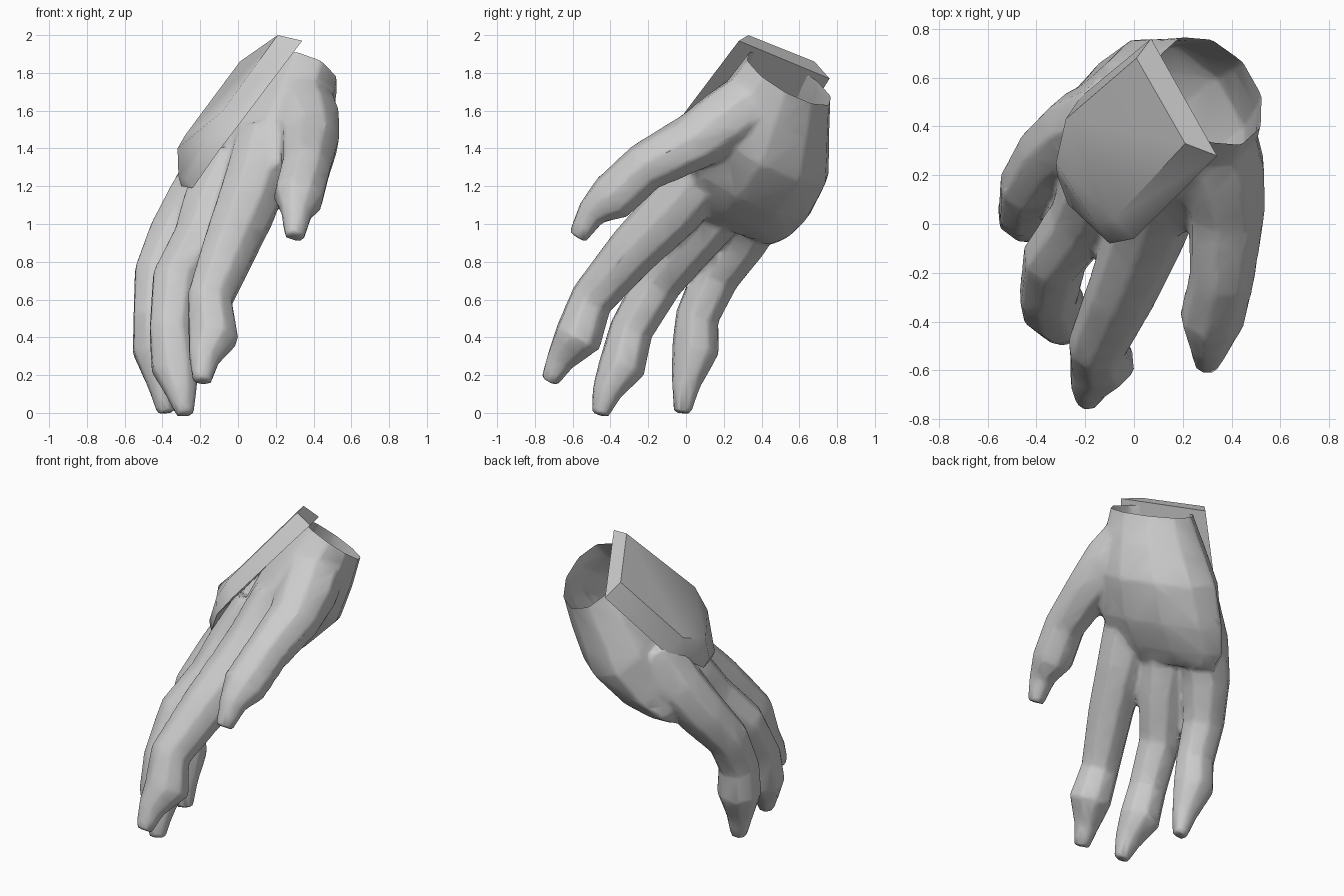
import bpy, bmesh, math
from mathutils import Vector

if "Cube" in bpy.data.objects:
    bpy.data.objects.remove(bpy.data.objects["Cube"])

W = Vector((0.46, -0.82, 0.35)).normalized()    # across the hand, to the thumb side
N = Vector((0.82, 0.245, -0.50))                # out of the palm
N = (N - W * N.dot(W)).normalized()
UP = N.cross(W).normalized()                    # along the hand, out of the wrist
if UP.z < 0:
    UP = -UP


def add_loft(bm, rings):
    """Closed skin through equal-sized rings of points."""
    vr = [[bm.verts.new(p) for p in r] for r in rings]
    n = len(vr[0])
    faces = [bm.faces.new(vr[0]), bm.faces.new(vr[-1])]
    for a, b in zip(vr, vr[1:]):
        for i in range(n):
            j = (i + 1) % n
            faces.append(bm.faces.new((a[i], a[j], b[j], b[i])))
    bmesh.ops.recalc_face_normals(bm, faces=faces)


def make(name, bm, angle=None):
    me = bpy.data.meshes.new(name)
    bm.to_mesh(me)
    bm.free()
    ob = bpy.data.objects.new(name, me)
    bpy.context.collection.objects.link(ob)
    if angle:
        bpy.ops.object.select_all(action='DESELECT')
        ob.select_set(True)
        bpy.context.view_layer.objects.active = ob
        bpy.ops.object.shade_smooth_by_angle(angle=math.radians(angle))
    return ob


def oval(c, u, v, a, b, n=8):
    return [Vector(c) + u * a * math.cos(2 * math.pi * i / n)
            + v * b * math.sin(2 * math.pi * i / n) for i in range(n)]


def tube(path, squeeze):
    """Rings along (x, y, z, radius) points, a little narrower across the hand."""
    pts = [Vector(p[:3]) for p in path]
    rings = []
    for i, p in enumerate(pts):
        t = (pts[min(i + 1, len(pts) - 1)] - pts[max(i - 1, 0)]).normalized()
        u = (W - t * W.dot(t)).normalized()
        r = path[i][3]
        rings.append(oval(p, u, t.cross(u), r * squeeze, r))
    return rings


# Palm volume
palm = [(0.335, 0.575, 1.83, 0.26, 0.21), (0.315, 0.545, 1.77, 0.27, 0.215),
        (0.25, 0.49, 1.61, 0.33, 0.26), (0.17, 0.43, 1.41, 0.40, 0.29),
        (0.05, 0.32, 1.21, 0.42, 0.24), (-0.05, 0.25, 1.09, 0.39, 0.18),
        (-0.09, 0.20, 1.01, 0.33, 0.09)]
hand = bmesh.new()
add_loft(hand, [oval(p[:3], W, N, p[3], p[4], 10) for p in palm])

# Fingers and thumb, tapering into small claws
digits = [
    # index
    [(0.15, 0.22, 1.45, .17), (0.09, 0.06, 1.22, .175), (0.04, -0.06, 1.08, .17),
     (-0.05, -0.28, 0.86, .152), (-0.15, -0.50, 0.60, .128), (-0.13, -0.57, 0.40, .142),
     (-0.18, -0.66, 0.29, .088), (-0.19, -0.725, 0.165, .052)],
    # middle
    [(-0.02, 0.28, 1.32, .18), (-0.13, 0.16, 1.08, .18), (-0.205, 0.02, 0.9, .155),
     (-0.325, -0.14, 0.70, .14), (-0.35, -0.29, 0.44, .128), (-0.33, -0.34, 0.24, .138),
     (-0.30, -0.42, 0.11, .088), (-0.28, -0.455, -0.01, .05)],
    # little
    [(-0.06, 0.46, 1.36, .18), (-0.21, 0.39, 1.11, .18), (-0.33, 0.29, 0.92, .16),
     (-0.42, 0.16, 0.73, .14), (-0.435, 0.06, 0.51, .128), (-0.43, 0.05, 0.33, .138),
     (-0.40, 0, 0.15, .085), (-0.38, -0.02, 0.0, .05)],
    # thumb
    [(0.31, 0.40, 1.68, .19), (0.36, 0.22, 1.55, .19), (0.38, 0.05, 1.44, .165),
     (0.36, -0.22, 1.30, .14), (0.32, -0.39, 1.14, .14), (0.31, -0.50, 1.06, .088),
     (0.30, -0.575, 0.93, .055)],
]
for path in digits:
    add_loft(hand, tube(path, 0.93))

# Fuse the volumes into one skin, then cut the wrist open
blob = make("hand_volume", hand)
m = blob.modifiers.new("fuse", 'REMESH')
m.mode = 'VOXEL'
m.voxel_size = 0.016
m = blob.modifiers.new("soften", 'SMOOTH')
m.iterations = 4
m = blob.modifiers.new("reduce", 'DECIMATE')
m.ratio = 0.08
skin = bmesh.new()
skin.from_object(blob, bpy.context.evaluated_depsgraph_get())
bpy.data.objects.remove(blob)
bmesh.ops.bisect_plane(skin, geom=skin.verts[:] + skin.edges[:] + skin.faces[:],
                       plane_co=(0.315, 0.545, 1.77), plane_no=UP, clear_outer=True)
make("hand", skin, 60)

# Guard plate on the back of the hand
plate = bmesh.new()
add_loft(plate, [
    [(.34, .28, 1.97), (.21, .33, 2.0), (.01, .68, 1.86), (.07, .76, 1.77)],
    [(0, -.06, 1.52), (-.08, .02, 1.60), (-.28, .43, 1.47), (-.22, .52, 1.38)],
    [(-.10, -.08, 1.39), (-.16, 0, 1.46), (-.32, .25, 1.40), (-.29, .36, 1.28)],
    [(-.24, .06, 1.19), (-.27, .08, 1.24), (-.315, .20, 1.25), (-.30, .24, 1.20)],
])
make("back_plate", plate, 50)
